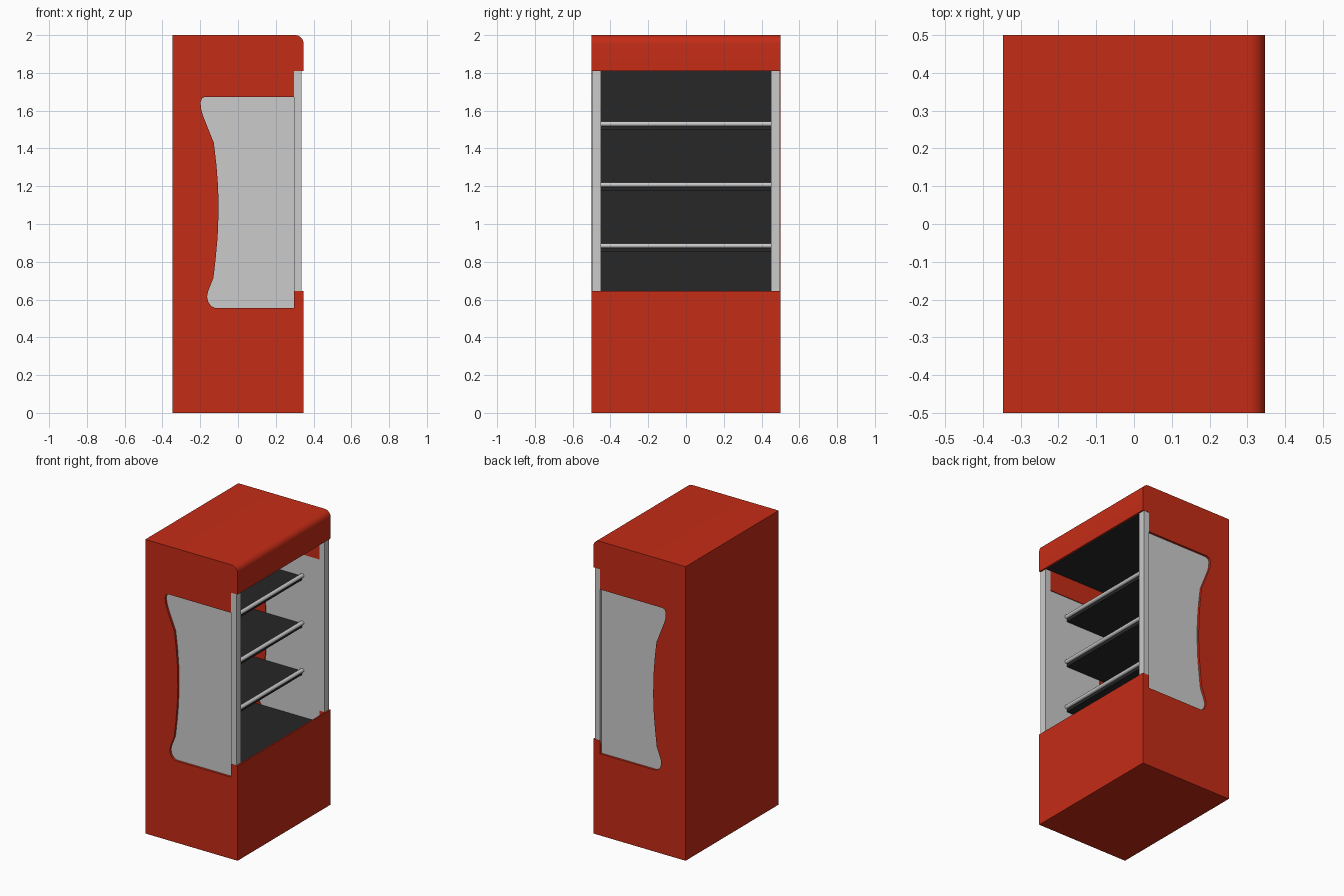
import bpy, bmesh, math

if "Cube" in bpy.data.objects:
    bpy.data.objects.remove(bpy.data.objects["Cube"])


def material(name, rgb):
    m = bpy.data.materials.new(name)
    m.diffuse_color = (*rgb, 1)
    m.use_nodes = True
    m.node_tree.nodes["Principled BSDF"].inputs["Base Color"].default_value = m.diffuse_color
    return m


RED = material("red_paint", (0.56, 0.025, 0.008))
DARK = material("dark_liner", (0.02, 0.02, 0.02))


def extrude_xz(name, pts, y0, y1, mat=None, smooth=False):
    """Extrude a profile drawn in x, z along y."""
    bm = bmesh.new()
    face = bm.faces.new([bm.verts.new((x, y0, z)) for x, z in pts])
    ext = bmesh.ops.extrude_face_region(bm, geom=[face])
    verts = [v for v in ext["geom"] if isinstance(v, bmesh.types.BMVert)]
    bmesh.ops.translate(bm, verts=verts, vec=(0, y1 - y0, 0))
    bmesh.ops.recalc_face_normals(bm, faces=bm.faces)
    me = bpy.data.meshes.new(name)
    bm.to_mesh(me)
    bm.free()
    ob = bpy.data.objects.new(name, me)
    bpy.context.collection.objects.link(ob)
    if mat:
        me.materials.append(mat)
    if smooth:
        bpy.context.view_layer.objects.active = ob
        bpy.ops.object.select_all(action='DESELECT')
        ob.select_set(True)
        bpy.ops.object.shade_smooth_by_angle(angle=math.radians(30))
    return ob


def box(name, x0, x1, y0, y1, z0, z1, mat=None):
    return extrude_xz(name, [(x0, z0), (x1, z0), (x1, z1), (x0, z1)], y0, y1, mat)


X, Y, IN = 0.347, 0.5, 0.45      # half depth, half width, inner half width
LIP, HEAD, POST = 0.645, 1.81, 0.297
FLOOR, CEIL, BACK = 0.56, 1.825, -0.21

# Rounded top front edge shared by core and side walls
R = 0.045
crown = [(X - R + R * math.cos(a), 2 - R + R * math.sin(a))
         for a in (math.radians(90 * i / 8) for i in range(9))]
outer = crown + [(-X, 2), (-X, 0), (X, 0), (X, LIP)]

# Cabinet core: base, back and header in one C-shaped section
extrude_xz("cabinet_core", outer + [
    (X - 0.01, LIP), (X - 0.01, FLOOR), (BACK, FLOOR), (BACK, CEIL),
    (X - 0.01, CEIL), (X - 0.01, HEAD), (X, HEAD)], -IN, IN, RED, True)

# Waisted window outline, bottom to top
window = [(POST, 0.555), (-0.12, 0.555), (-0.142, 0.565), (-0.158, 0.588),
          (-0.164, 0.615), (-0.158, 0.645), (-0.13, 0.715), (-0.118, 0.82),
          (-0.108, 0.93), (-0.103, 1.06), (-0.105, 1.19), (-0.114, 1.31),
          (-0.128, 1.43), (-0.186, 1.575), (-0.196, 1.61), (-0.198, 1.645),
          (-0.191, 1.665), (-0.175, 1.673), (POST, 1.673)]

for side, s in (("left", -1), ("right", 1)):
    # Side wall, glazed panel set into it, and front post
    extrude_xz(side + "_side_wall", outer + [(POST, LIP)] + window +
               [(POST, HEAD), (X, HEAD)], s * IN, s * Y, RED, True)
    extrude_xz(side + "_side_panel", window, s * (IN + 0.005), s * (Y - 0.015))
    box(side + "_front_post", POST, X - 0.01, s * IN, s * (Y - 0.002), LIP - 0.09, HEAD)

# Dark interior lining
box("liner_floor", BACK, X - 0.01, -IN, IN, FLOOR, FLOOR + 0.008, DARK)
box("liner_back", BACK, BACK + 0.008, -IN, IN, FLOOR, CEIL, DARK)
box("liner_ceiling", BACK, X - 0.01, -IN, IN, CEIL - 0.012, CEIL, DARK)

# Shelves with a round rail along the front edge
for i, z in enumerate((0.885, 1.208, 1.53), 1):
    box(f"shelf_{i}", BACK, 0.165, -IN, IN, z - 0.033, z - 0.005, DARK)
    rail = [(0.168 + 0.014 * math.cos(math.tau * k / 16),
             z + 0.013 * math.sin(math.tau * k / 16)) for k in range(16)]
    extrude_xz(f"shelf_rail_{i}", rail, -IN, IN, None, True)
